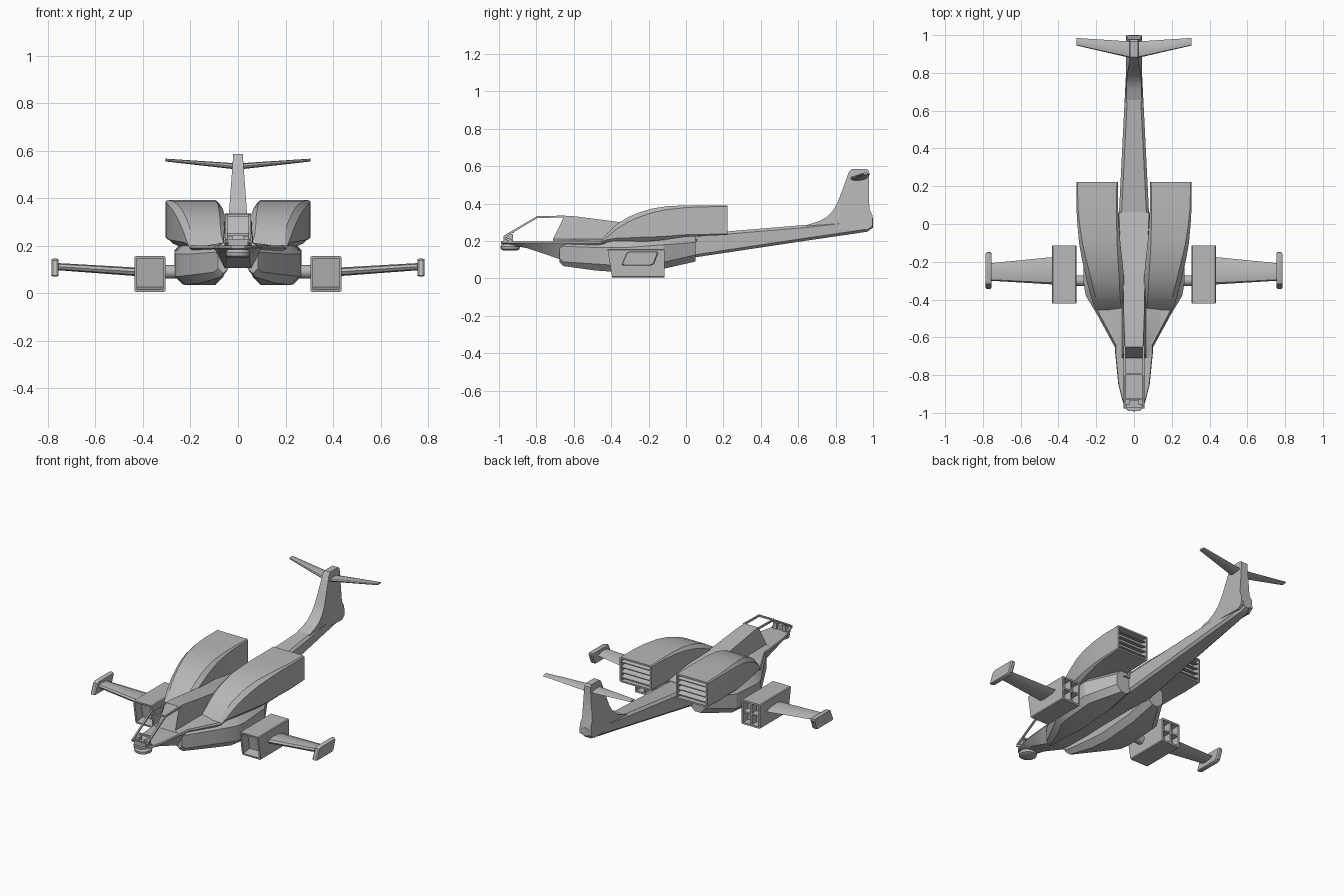
import bpy, bmesh, math
from mathutils import Vector

if "Cube" in bpy.data.objects:
    bpy.data.objects.remove(bpy.data.objects["Cube"])

GREY = bpy.data.materials.new("hull_grey")
GREY.diffuse_color = (0.48, 0.48, 0.48, 1)
GREY.use_nodes = True
GREY.node_tree.nodes["Principled BSDF"].inputs["Base Color"].default_value = GREY.diffuse_color


def finish(name, bm, mirror=False, angle=28):
    me = bpy.data.meshes.new(name)
    bm.to_mesh(me)
    bm.free()
    ob = bpy.data.objects.new(name, me)
    bpy.context.collection.objects.link(ob)
    me.materials.append(GREY)
    bpy.ops.object.select_all(action='DESELECT')
    ob.select_set(True)
    bpy.context.view_layer.objects.active = ob
    bpy.ops.object.shade_smooth_by_angle(angle=math.radians(angle))
    if mirror:
        ob.modifiers.new("mirror", 'MIRROR').use_mirror_merge = False
    return ob


def loft(name, rings, mirror=False, first=None, last=None, angle=28):
    """Skin a row of rings; first/last = (rim, depth) recess in the end caps."""
    bm = bmesh.new()
    vs = [[bm.verts.new(p) for p in r] for r in rings]
    n = len(vs[0])
    for a, b in zip(vs, vs[1:]):
        for i in range(n):
            j = (i + 1) % n
            bm.faces.new((a[i], a[j], b[j], b[i]))
    caps = [bm.faces.new(vs[0][::-1]), bm.faces.new(vs[-1])]
    bmesh.ops.recalc_face_normals(bm, faces=bm.faces[:])
    for cap, rec in zip(caps, (first, last)):
        if rec:
            bmesh.ops.inset_individual(bm, faces=[cap], thickness=rec[0], use_even_offset=True)
            out = bmesh.ops.extrude_discrete_faces(bm, faces=[cap])["faces"]
            f = out[0]
            bmesh.ops.translate(bm, verts=f.verts[:], vec=f.normal * -rec[1])
    return finish(name, bm, mirror, angle)


def rect(y, x0, x1, z0, z1, c=0.01, lean=0.0):
    """Chamfered rectangle across the y axis; lean pushes its bottom back."""
    c = min(c, (x1 - x0) * 0.45, (z1 - z0) * 0.45)
    pts = [(x0 + c, z0), (x1 - c, z0), (x1, z0 + c), (x1, z1 - c),
           (x1 - c, z1), (x0 + c, z1), (x0, z1 - c), (x0, z0 + c)]
    return [(x, y + lean * (z1 - z) / (z1 - z0), z) for x, z in pts]


def foil(x, y0, y1, z, t):
    """Thin wing section across the x axis."""
    return [(x, y0 + (y1 - y0) * u, z + t * v) for u, v in
            ((0, 0), (.06, .7), (.3, 1), (.75, .7), (1, 0), (.75, -.7), (.3, -1), (.06, -.7))]


def bar(name, p, q, w, mirror=False):
    p, q = Vector(p), Vector(q)
    rot = (q - p).to_track_quat('Z', 'Y')
    sq = [Vector((a * w, b * w, 0)) for a, b in ((-1, -1), (1, -1), (1, 1), (-1, 1))]
    return loft(name, [[e + rot @ s for s in sq] for e in (p, q)], mirror)


def box(name, x0, x1, y0, y1, z0, z1, mirror=False):
    return loft(name, [rect(y, x0, x1, z0, z1, 0.001) for y in (y0, y1)], mirror)


def side_profile(name, pts, xs, mirror=False):
    """Outline in y,z skinned between two x functions of z."""
    return loft(name, [[(f(z), y, z) for y, z in pts] for f in xs], mirror)


# forward hull with chine and centre belly
loft("lower_hull", [[(-w, y, .19), (-w * .55, y, zb), (w * .55, y, zb), (w, y, .19),
                     (w * .96, y, .2), (-w * .96, y, .2)] for y, w, zb in (
    (-.99, .03, .187), (-.975, .045, .182), (-.94, .06, .177), (-.85, .083, .162),
    (-.68, .1, .105), (-.64, .1, .105), (-.45, .205, .112), (-.34, .2, .115), (.05, .1, .115))])

# cabin, shoulders and spine (front face slopes back)
loft("cabin_spine", [[(-b, y, .195), (-m, y, .212), (-t, y + s, z), (t, y + s, z),
                      (m, y, .212), (b, y, .195)] for y, s, b, m, t, z in (
    (-.71, .06, .09, .062, .048, .335), (-.63, .03, .1, .064, .05, .333),
    (-.5, 0, .17, .064, .054, .32), (-.36, 0, .2, .065, .056, .302),
    (-.15, 0, .2, .085, .07, .28), (.06, 0, .12, .085, .08, .24))])

# open canopy frame
X = .05
bar("canopy_slope_bar", (X, -.975, .222), (X, -.795, .328), .005, True)
bar("canopy_roof_bar", (X, -.8, .328), (X, -.645, .331), .005, True)
bar("canopy_sill_bar", (X, -.975, .218), (X, -.93, .2), .006, True)
for nm, y, z in (("nose", -.968, .222), ("front", -.925, .248), ("roof", -.795, .328)):
    bar("canopy_cross_bar_" + nm, (-X, y, z), (X, y, z), .005)
box("nose_block", -.04, .04, -.975, -.935, .195, .222)
box("nose_sensor", .02, .045, -.955, -.925, .2, .238, True)

# chin turret
loft("chin_turret", [[(r * math.cos(a * math.tau / 20), -.94 + r * math.sin(a * math.tau / 20), z)
                      for a in range(20)] for z, r in
                     ((.15, .038), (.156, .05), (.172, .052), (.185, .042))])

# lower side sponsons with a channel between them
loft("sponson", [rect(y, a, b, z0, z1, .035) for y, a, b, z0, z1 in (
    (-.675, .04, .085, .085, .185), (-.655, .05, .1, .066, .195), (-.48, .06, .195, .042, .2),
    (-.38, .06, .255, .035, .2), (-.32, .06, .266, .036, .2), (-.12, .06, .268, .052, .215),
    (.05, .06, .17, .09, .228))], True)

# upper engine pods with louvred exhausts
loft("engine_pod", [rect(y, a, b, z0, z1, c) for y, a, b, z0, z1, c in (
    (-.455, .05, .204, .185, .2, .01), (-.42, .05, .217, .188, .243, .02),
    (-.37, .05, .232, .19, .29, .025), (-.31, .052, .248, .192, .327, .025),
    (-.25, .056, .262, .195, .353, .025), (-.18, .063, .277, .2, .374, .022),
    (-.1, .072, .291, .208, .386, .018), (0, .08, .3, .222, .391, .012),
    (.09, .085, .305, .227, .391, .008), (.222, .085, .305, .233, .39, .006))],
    True, last=(.01, .05))
for i in range(4):
    z = .263 + i * .032
    loft("exhaust_slat_%d" % i, [[(x, .18, z + .006), (x, .217, z - .006), (x, .217, z), (x, .18, z + .012)]
                                 for x in (.092, .298)], True)

# outboard engine boxes with intake and split outlet
loft("nacelle", [rect(-.42, .305, .435, .005, .157, .005, .025),
                 rect(-.115, .305, .435, .005, .157, .005)], True,
     first=(.011, .06), last=(.011, .05))
box("nacelle_outlet_post", .365, .375, -.165, -.117, .012, .15, True)
box("nacelle_outlet_rail", .312, .428, -.165, -.117, .076, .086, True)

# strut, stub wing and tip pod
loft("nacelle_strut", [[(x, -.3 + .028 * math.cos(a * math.tau / 16), .09 + .028 * math.sin(a * math.tau / 16))
                        for a in range(16)] for x in (.24, .32)], True)
loft("stub_wing", [foil(.43, -.32, -.175, .09, .018), foil(.765, -.3, -.208, .112, .015)], True)
loft("wing_tip_pod", [[(x, y * k + -.25 * (1 - k), z * k + .108 * (1 - k)) for y, z in (
    (-.345, .075), (-.335, .07), (-.185, .07), (-.17, .078), (-.148, .135),
    (-.152, .145), (-.3, .145), (-.318, .138))]
    for x, k in ((.755, .93), (.762, 1), (.778, 1), (.785, .93))], True)

# tail boom, fin and tailplane
loft("tail_boom", [rect(y, -w, w, z0, z1, .014) for y, w, z0, z1 in (
    (-.1, .085, .113, .225), (.05, .08, .113, .237), (.65, .05, .203, .287),
    (.85, .04, .232, .31), (.97, .034, .25, .325), (1.0, .026, .272, .322))])


def fin_half(z):
    return .042 - (z - .28) * .072


side_profile("tail_fin", [(.62, .27), (.66, .29), (.71, .305), (.75, .327), (.785, .362), (.81, .405),
                          (.835, .47), (.87, .567), (.885, .585), (.965, .585), (.978, .575),
                          (.98, .37), (.998, .335), (.998, .28), (.97, .26)],
             (lambda z: -fin_half(z), fin_half))
loft("tailplane", [foil(0, .875, .965, .533, .013), foil(.305, .945, .985, .56, .006)], True)
